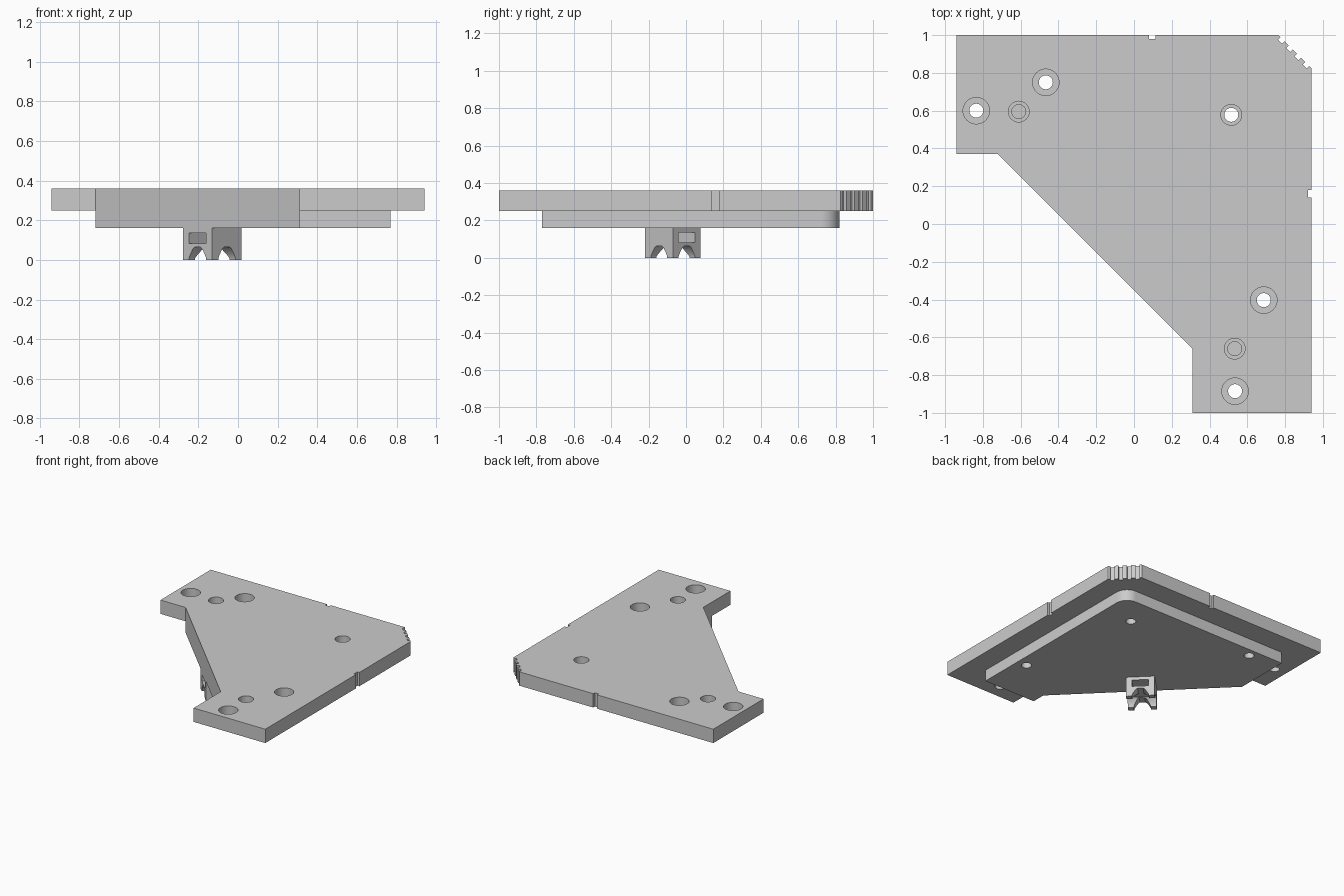
import bpy, bmesh, math
from mathutils import Vector, Matrix

if "Cube" in bpy.data.objects:
    bpy.data.objects.remove(bpy.data.objects["Cube"])

grey = bpy.data.materials.new("light grey plastic")
grey.diffuse_color = (0.6, 0.6, 0.6, 1)
grey.use_nodes = True
grey.node_tree.nodes["Principled BSDF"].inputs["Base Color"].default_value = grey.diffuse_color


def prisms(name, outlines, z0, z1, matrix=Matrix()):
    """One object holding a vertical prism for every outline."""
    bm = bmesh.new()
    for pts in outlines:
        face = bm.faces.new([bm.verts.new((p[0], p[1], z0)) for p in pts])
        new = bmesh.ops.extrude_face_region(bm, geom=[face])["geom"]
        bmesh.ops.translate(bm, vec=(0, 0, z1 - z0),
                            verts=[v for v in new if isinstance(v, bmesh.types.BMVert)])
    bmesh.ops.recalc_face_normals(bm, faces=bm.faces)
    bm.transform(matrix)
    mesh = bpy.data.meshes.new(name)
    bm.to_mesh(mesh)
    bm.free()
    mesh.materials.append(grey)
    obj = bpy.data.objects.new(name, mesh)
    bpy.context.collection.objects.link(obj)
    return obj


def combine(target, tool, operation):
    """Apply a boolean and remove the helper."""
    mod = target.modifiers.new(operation, 'BOOLEAN')
    mod.object, mod.operation, mod.solver = tool, operation, 'EXACT'
    tool.hide_render = True
    bpy.context.view_layer.objects.active = target
    bpy.ops.object.modifier_apply(modifier=mod.name)
    bpy.data.objects.remove(tool)


def circle(c, r, n=40):
    return [(c[0] + r * math.cos(2 * math.pi * i / n),
             c[1] + r * math.sin(2 * math.pi * i / n)) for i in range(n)]


def flat_circle(c, r, h, n=6):
    """Circle trimmed flat at h above and below its centre."""
    a = math.asin(h / r)
    angles = [s + a * (2 * i / n - 1) for s in (0, math.pi) for i in range(n + 1)]
    return [(c[0] + r * math.cos(t), c[1] + r * math.sin(t)) for t in angles]


def rect(x0, x1, y0, y1):
    return [(x0, y0), (x1, y0), (x1, y1), (x0, y1)]


# Upper plate outline, with a grooved corner chamfer and two edge notches
start, end = Vector((0.94, 0.825)), Vector((0.765, 1.0))
along = (end - start).normalized()
inward = Vector((-1, -1)).normalized()
length = (end - start).length
corner = [start]
for i in range(4):
    mid = start + along * length * (i + 0.5) / 4
    a, b = mid - along * 0.015, mid + along * 0.015
    corner += [a, a + inward * 0.02, b + inward * 0.02, b]
corner.append(end)
upper = ([(-0.94, 0.37), (-0.72, 0.37), (0.31, -0.66), (0.31, -1), (0.94, -1),
          (0.94, 0.14), (0.922, 0.14), (0.922, 0.18), (0.94, 0.18)] + corner +
         [(0.115, 1), (0.115, 0.98), (0.08, 0.98), (0.08, 1), (-0.94, 1)])
body = prisms("mounting_plate", [upper], 0.25, 0.36)

# Lower step with one rounded corner
fillet = [(0.67 + 0.1 * math.cos(math.radians(t)), 0.72 + 0.1 * math.sin(math.radians(t)))
          for t in range(0, 91, 10)]
lower = [(-0.72, 0.37), (0.31, -0.66), (0.31, -0.77), (0.77, -0.77)] + fillet + [(-0.72, 0.82)]
combine(body, prisms("lower_step", [lower], 0.16, 0.25), 'UNION')

# Four-legged clip block, turned 45 degrees and flush with the diagonal edge
turn = Matrix.Translation((-0.13, -0.07, 0)) @ Matrix.Rotation(math.pi / 4, 4, 'Z')
S = 0.105
clip = prisms("clip_block", [rect(-S, S, -S, S)], 0, 0.16, turn)
half = [(0.062, -0.02), (0.062, 0.008), (0.05, 0.03), (0.034, 0.054), (0.02, 0.064)]
arch = half + [(-x, z) for x, z in reversed(half)]
stand = Matrix.Rotation(math.pi / 2, 4, 'X')
quarter = Matrix.Rotation(math.pi / 2, 4, 'Z')
for m in (turn @ stand, turn @ quarter @ stand):
    combine(clip, prisms("arch_cutter", [arch], -0.2, 0.2, m), 'DIFFERENCE')
slot = rect(-0.062, 0.062, 0.082, 0.135)
combine(clip, prisms("strap_slot_cutter", [slot], -0.2, 0.2, turn @ quarter @ stand), 'DIFFERENCE')
combine(body, clip, 'UNION')

# Screw holes: counterbore, flat-sided step, then shaft
large = [(-0.835, 0.60), (-0.467, 0.75), (0.687, -0.403), (0.535, -0.885)]
through = large + [(0.515, 0.578)]
blind = [(-0.61, 0.595), (0.533, -0.66)]
heads = [(c, 0.07) for c in large] + [(c, 0.055) for c in through[4:] + blind]
combine(body, prisms("counterbores", [circle(c, r) for c, r in heads], 0.29, 0.5), 'DIFFERENCE')
combine(body, prisms("flat_steps", [flat_circle(c, r, 0.038) for c, r in heads], 0.283, 0.5),
        'DIFFERENCE')
combine(body, prisms("through_shafts", [circle(c, 0.037) for c in through], 0.1, 0.5), 'DIFFERENCE')
combine(body, prisms("blind_shafts", [circle(c, 0.037) for c in blind], 0.25, 0.5), 'DIFFERENCE')

# Smooth the round walls, keep edges sharp
bpy.ops.object.select_all(action='DESELECT')
body.select_set(True)
bpy.context.view_layer.objects.active = body
bpy.ops.object.shade_smooth_by_angle(angle=math.radians(30))
